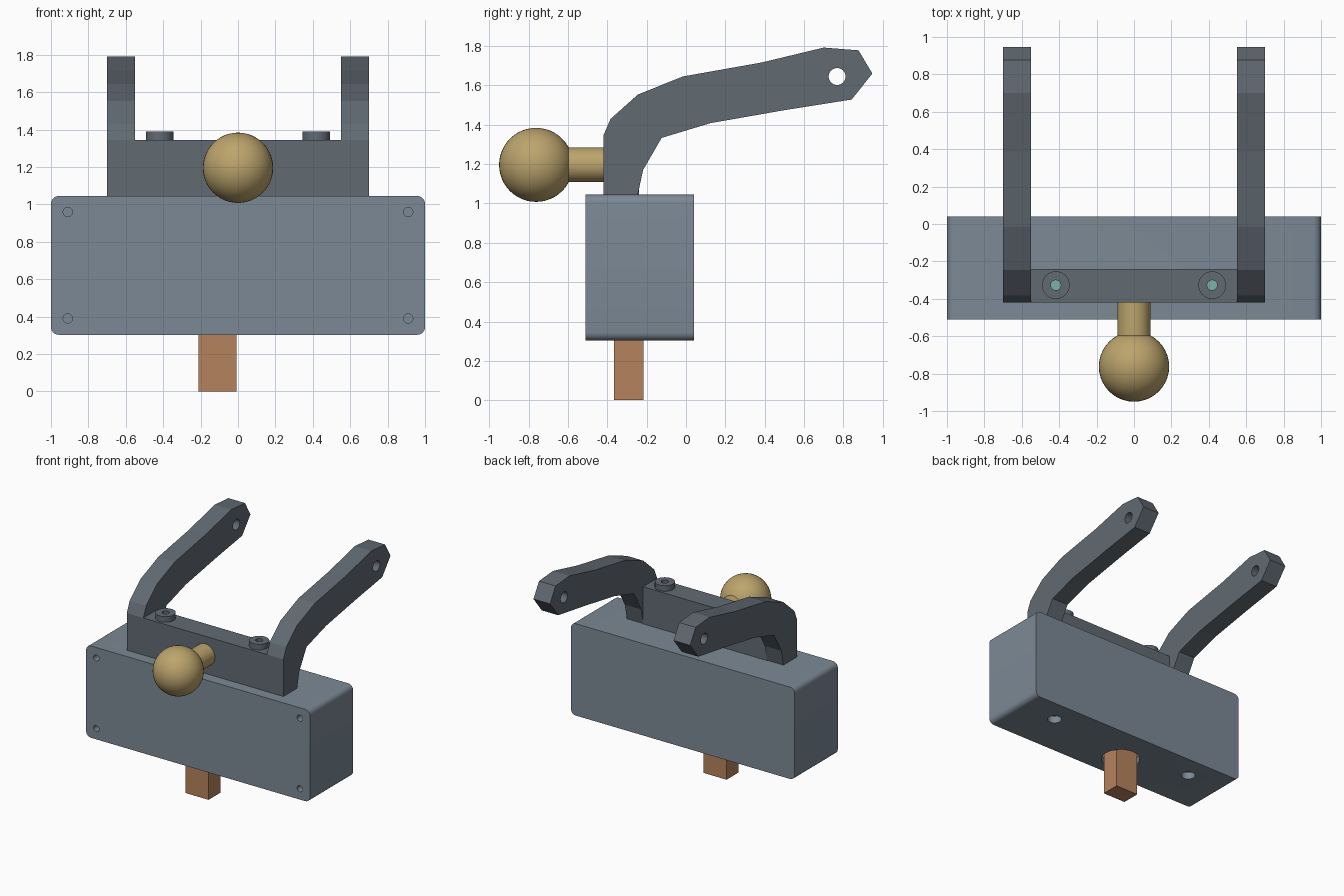
import bpy, bmesh
from math import pi
from mathutils import Matrix, Vector

if "Cube" in bpy.data.objects:
    bpy.data.objects.remove(bpy.data.objects["Cube"])


def material(name, rgb):
    m = bpy.data.materials.new(name)
    m.diffuse_color = (*rgb, 1)
    m.use_nodes = True
    m.node_tree.nodes["Principled BSDF"].inputs["Base Color"].default_value = m.diffuse_color
    return m


CASE = material("blue_grey", (0.20, 0.25, 0.30))
STEEL = material("dark_grey", (0.12, 0.145, 0.17))
BRASS = material("brass", (0.50, 0.37, 0.15))
COPPER = material("copper", (0.46, 0.23, 0.11))
TEAL = material("teal", (0.20, 0.45, 0.42))


def finish(name, bm, mat, smooth=False):
    bmesh.ops.recalc_face_normals(bm, faces=bm.faces)
    me = bpy.data.meshes.new(name)
    bm.to_mesh(me)
    bm.free()
    ob = bpy.data.objects.new(name, me)
    bpy.context.collection.objects.link(ob)
    if mat:
        me.materials.append(mat)
    if smooth:
        shade(ob)
    return ob


def shade(ob):
    bpy.ops.object.select_all(action='DESELECT')
    ob.select_set(True)
    bpy.context.view_layer.objects.active = ob
    bpy.ops.object.shade_smooth_by_angle(angle=0.6)


def box(name, lo, hi, mat=None):
    bm = bmesh.new()
    lo, hi = Vector(lo), Vector(hi)
    bmesh.ops.create_cube(bm, size=1, matrix=Matrix.Translation((lo + hi) / 2)
                          @ Matrix.Diagonal((*(hi - lo), 1)))
    return finish(name, bm, mat)


def cylinder(name, centre, r, length, axis='Z', mat=None, seg=32):
    rot = {'Z': Matrix(), 'Y': Matrix.Rotation(pi / 2, 4, 'X'),
           'X': Matrix.Rotation(pi / 2, 4, 'Y')}[axis]
    bm = bmesh.new()
    bmesh.ops.create_cone(bm, cap_ends=True, segments=seg, radius1=r, radius2=r,
                          depth=length, matrix=Matrix.Translation(centre) @ rot)
    return finish(name, bm, mat, mat is not None)


def cut(ob, cutters):
    # subtract each cutter, bake the result and discard the cutters
    for c in cutters:
        mod = ob.modifiers.new("cut", 'BOOLEAN')
        mod.operation, mod.solver, mod.object = 'DIFFERENCE', 'EXACT', c
        bpy.context.view_layer.objects.active = ob
        bpy.ops.object.modifier_apply(modifier=mod.name)
        bpy.data.objects.remove(c)
    shade(ob)


# housing: block with rounded front-to-back edges
bm = bmesh.new()
bmesh.ops.create_cube(bm, size=1, matrix=Matrix.Translation((0, -0.235, 0.674))
                      @ Matrix.Diagonal((2, 0.55, 0.742, 1)))
edges = [e for e in bm.edges if abs(e.verts[0].co.y - e.verts[1].co.y) > 0.1]
bmesh.ops.bevel(bm, geom=edges, offset=0.042, segments=6, profile=0.5, affect='EDGES')
housing = finish("housing", bm, CASE)

# housing cavity, corner screw holes, underside openings and top bores
cutters = [box("cavity", (-0.87, -0.45, 0.36), (0.87, -0.02, 0.99)),
           cylinder("post_hole", (-0.11, -0.29, 0.32), 0.145, 0.16)]
for s in (-1, 1):
    for z in (0.39, 0.96):
        cutters.append(cylinder("corner_hole", (s * 0.91, -0.51, z), 0.025, 0.2, 'Y', seg=20))
    cutters.append(cylinder("under_hole", (s * 0.66, -0.15, 0.32), 0.053, 0.16))
    cutters.append(cylinder("top_bore", (s * 0.418, -0.327, 1.02), 0.027, 0.16, seg=20))
cut(housing, cutters)

# internal board and the post hanging from it
box("inner_board", (-0.8, -0.45, 0.60), (0.8, -0.06, 0.63), TEAL)
box("post", (-0.212, -0.365, 0), (-0.008, -0.215, 0.60), COPPER)

# bracket crossbar with two bored bosses
bar = box("crossbar", (-0.555, -0.42, 1.045), (0.555, -0.24, 1.345), STEEL)
cut(bar, [cylinder("bore", (s * 0.418, -0.327, 1.2), 0.027, 0.6, seg=20) for s in (-1, 1)])
for s in (-1, 1):
    boss = cylinder("screw_boss", (s * 0.418, -0.327, 1.367), 0.074, 0.046, mat=STEEL)
    cut(boss, [cylinder("bore", (s * 0.418, -0.327, 1.36), 0.027, 0.2, seg=20)])

# bent arms: faceted side profile (y, z) extruded along x
PROFILE = [(-0.42, 1.045), (-0.42, 1.345), (-0.383, 1.43), (-0.245, 1.553),
           (-0.017, 1.645), (0.383, 1.716), (0.70, 1.792), (0.877, 1.778),
           (0.947, 1.66), (0.842, 1.528), (0.5, 1.474), (0.124, 1.408),
           (-0.124, 1.333), (-0.218, 1.17), (-0.245, 1.045)]
for side, x in (("left", -0.70), ("right", 0.552)):
    bm = bmesh.new()
    face = bm.faces.new([bm.verts.new((x, y, z)) for y, z in PROFILE])
    ext = bmesh.ops.extrude_face_region(bm, geom=[face])
    bmesh.ops.translate(bm, vec=(0.148, 0, 0),
                        verts=[v for v in ext["geom"] if isinstance(v, bmesh.types.BMVert)])
    arm = finish(side + "_arm", bm, STEEL)
    cut(arm, [cylinder("pivot_hole", (x + 0.074, 0.768, 1.645), 0.043, 0.4, 'X')])
    for p in arm.data.polygons:  # flat facets, smooth bore only
        p.use_smooth = p.area < 0.003

# ball joint
cylinder("ball_neck", (0, -0.51, 1.196), 0.088, 0.2, 'Y', BRASS)
bm = bmesh.new()
bmesh.ops.create_uvsphere(bm, u_segments=40, v_segments=24, radius=0.188,
                          matrix=Matrix.Translation((0, -0.762, 1.196)))
finish("ball", bm, BRASS, True)
